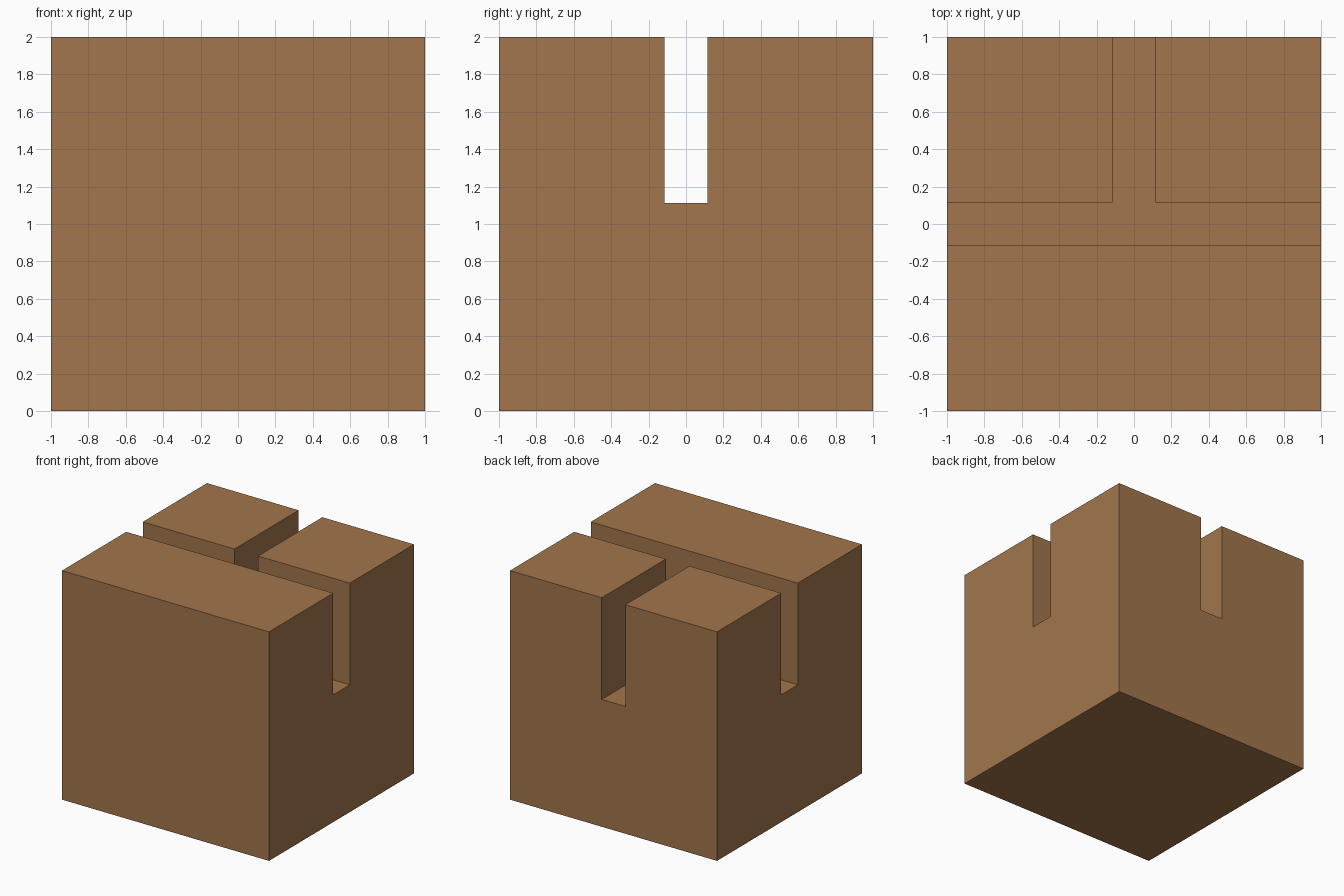
import bpy, bmesh

if "Cube" in bpy.data.objects:
    bpy.data.objects.remove(bpy.data.objects["Cube"])

HALF = 0.114      # half width of the slots
FLOOR = 1.112     # height of the slot floor
HEIGHT = 2.0


def prism(name, outline, z0, z1):
    """Extrude a flat outline from z0 up to z1."""
    bm = bmesh.new()
    face = bm.faces.new([bm.verts.new((x, y, z0)) for x, y in outline])
    top = bmesh.ops.extrude_face_region(bm, geom=[face])["geom"]
    bmesh.ops.translate(bm, vec=(0, 0, z1 - z0),
                        verts=[g for g in top if isinstance(g, bmesh.types.BMVert)])
    bmesh.ops.recalc_face_normals(bm, faces=bm.faces)
    mesh = bpy.data.meshes.new(name)
    bm.to_mesh(mesh)
    bm.free()
    obj = bpy.data.objects.new(name, mesh)
    bpy.context.collection.objects.link(obj)
    return obj


# Solid cube block
block = prism("slotted_block", [(-1, -1), (1, -1), (1, 1), (-1, 1)], 0, HEIGHT)
wood = bpy.data.materials.new("brown_wood")
wood.diffuse_color = (0.36, 0.18, 0.072, 1)
wood.use_nodes = True
wood.node_tree.nodes["Principled BSDF"].inputs["Base Color"].default_value = wood.diffuse_color
block.data.materials.append(wood)

# T-shaped slot: full width along x, branching to the back
t_outline = [(-1.2, -HALF), (1.2, -HALF), (1.2, HALF), (HALF, HALF),
             (HALF, 1.2), (-HALF, 1.2), (-HALF, HALF), (-1.2, HALF)]
cutter = prism("slot_cutter", t_outline, FLOOR, HEIGHT + 0.2)
cutter.hide_render = True

# Cut the slot, then discard the cutter
cut = block.modifiers.new("slot", "BOOLEAN")
cut.operation = "DIFFERENCE"
cut.solver = "EXACT"
cut.object = cutter
bpy.context.view_layer.objects.active = block
bpy.ops.object.modifier_apply(modifier=cut.name)
bpy.data.objects.remove(cutter, do_unlink=True)
